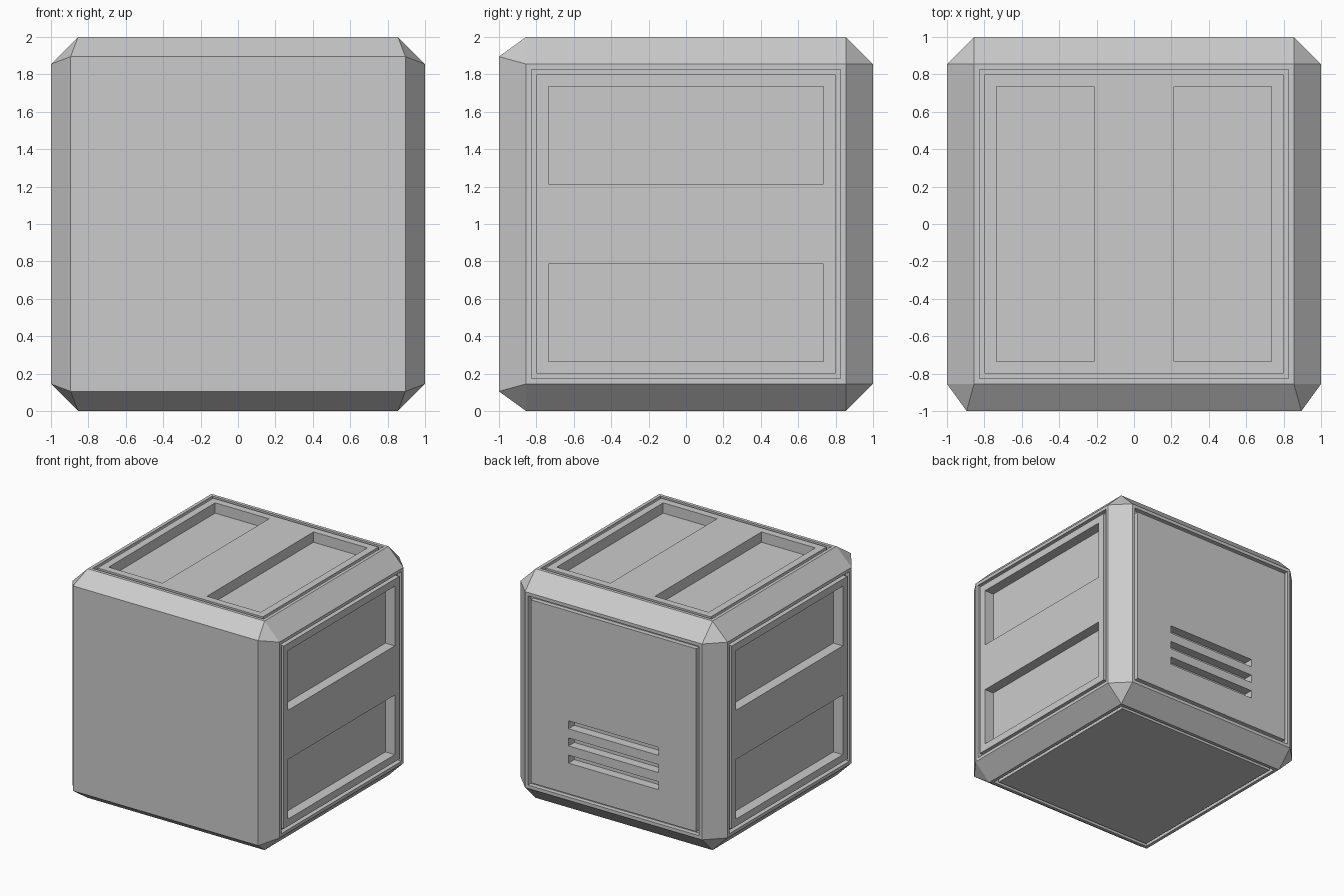
import bpy, bmesh
from mathutils import Vector

if "Cube" in bpy.data.objects:
    bpy.data.objects.remove(bpy.data.objects["Cube"])

FLAT, FRONT = 0.855, 0.895      # half sizes of the chamfered side faces and the front face
GROOVE = 0.04                   # groove width and depth
POCKET, SLOT = 0.09, 0.08       # depths of panel pockets and vent slots
MID = Vector((0, 0, 1))


def make_object(name, bm):
    bmesh.ops.recalc_face_normals(bm, faces=bm.faces[:])
    mesh = bpy.data.meshes.new(name)
    bm.to_mesh(mesh)
    bm.free()
    obj = bpy.data.objects.new(name, mesh)
    bpy.context.collection.objects.link(obj)
    return obj


def add_box(bm, lo, hi):
    lo, hi = Vector(lo), Vector(hi)
    verts = bmesh.ops.create_cube(bm, size=1)["verts"]
    for v in verts:
        v.co = (lo + hi) / 2 + v.co * (hi - lo) + MID


# Chamfered cube body: hull of six square faces
bm = bmesh.new()
for axis in range(3):
    for side in (-1, 1):
        h = FRONT if (axis, side) == (1, -1) else FLAT
        for a in (-h, h):
            for b in (-h, h):
                p = [a, b]
                p.insert(axis, side)
                bm.verts.new(Vector(p) + MID)
bmesh.ops.convex_hull(bm, input=bm.verts[:])
bmesh.ops.dissolve_limit(bm, angle_limit=0.01, verts=bm.verts[:], edges=bm.edges[:])
bmesh.ops.recalc_face_normals(bm, faces=bm.faces[:])

# Square groove around every side panel except the plain front
panels = [f for f in bm.faces if max(map(abs, f.normal)) > 0.99 and f.normal.y > -0.5]
for face in panels:
    n = face.normal.copy()
    bmesh.ops.inset_region(bm, faces=[face], thickness=GROOVE)
    ring = bmesh.ops.inset_region(bm, faces=[face], thickness=GROOVE)["faces"]
    ext = bmesh.ops.extrude_face_region(bm, geom=ring)["geom"]
    moved = [g for g in ext if isinstance(g, bmesh.types.BMVert)]
    bmesh.ops.translate(bm, verts=moved, vec=-n * GROOVE)
    bmesh.ops.delete(bm, geom=[f for f in ring if f.is_valid], context="FACES_ONLY")
body = make_object("crate_body", bm)

# Cutters: two pockets on left, right and top, three vent slots on the back
cut = bmesh.new()
for s in (-1, 1):
    band = sorted((s * 0.215, s * 0.735))
    for t in (-1, 1):
        depth = sorted((t * (1 - POCKET), t * 1.1))
        add_box(cut, (depth[0], -0.735, band[0]), (depth[1], 0.735, band[1]))
    add_box(cut, (band[0], -0.735, 1 - POCKET), (band[1], 0.735, 1.1))
for i in range(3):
    z = -0.195 - 0.15 * i
    add_box(cut, (-0.435, 1 - SLOT, z - 0.035), (0.435, 1.1, z + 0.035))
cutter = make_object("pocket_cutter", cut)
cutter.hide_render = True
cutter.hide_set(True)

mod = body.modifiers.new("pockets", "BOOLEAN")
mod.operation = "DIFFERENCE"
mod.solver = "EXACT"
mod.object = cutter
